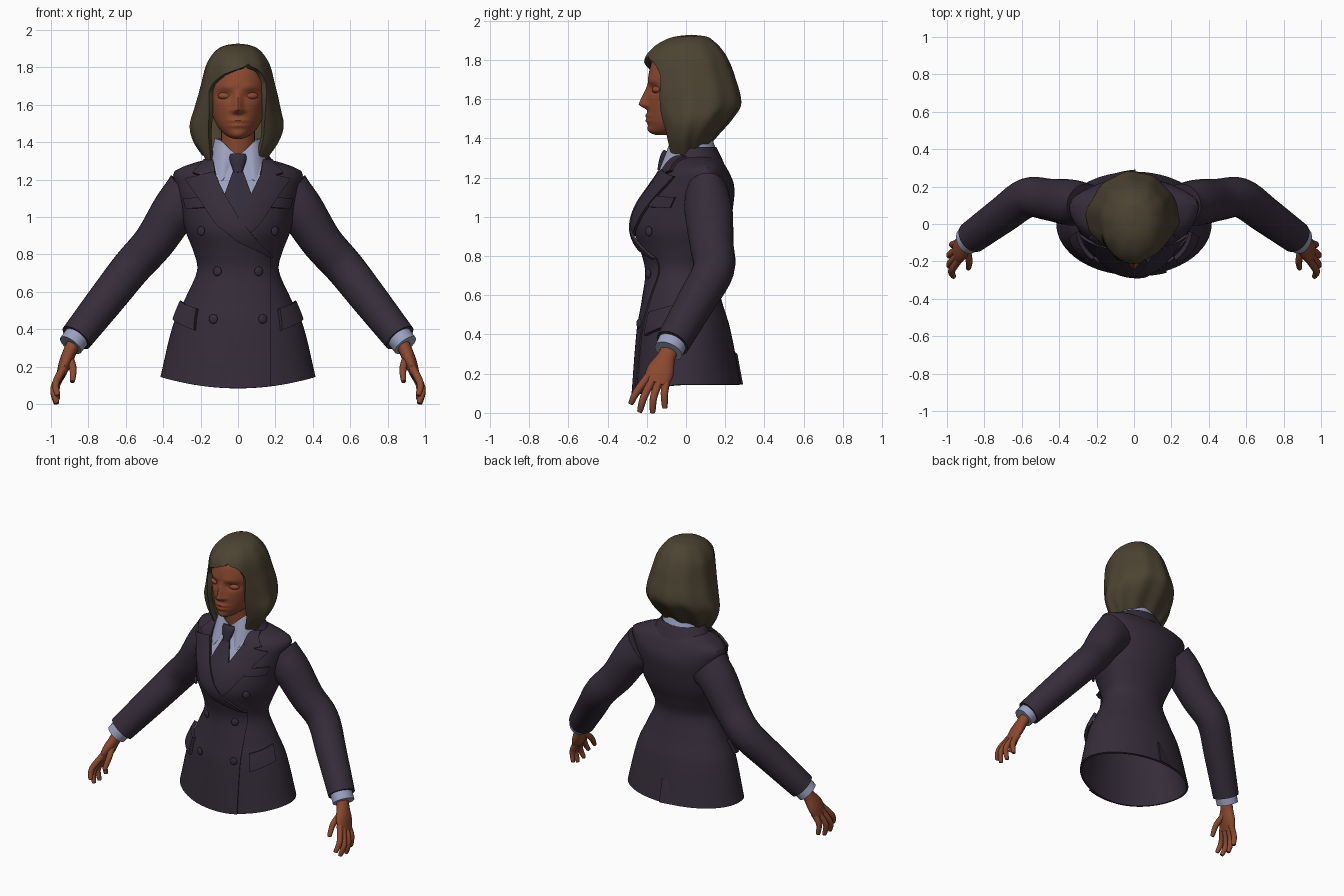
import bpy, bmesh, math
from mathutils import Vector
from math import sin, cos, pi, asin, exp

if "Cube" in bpy.data.objects:
    bpy.data.objects.remove(bpy.data.objects["Cube"])

def material(name, rgb):
    m = bpy.data.materials.new(name)
    m.diffuse_color = (*rgb, 1)
    m.use_nodes = True
    m.node_tree.nodes["Principled BSDF"].inputs["Base Color"].default_value = m.diffuse_color
    return m
JACKET = material("jacket_plum", (.036, .026, .042))
TIE = material("tie_dark", (.031, .025, .042))
SHIRT = material("shirt_pale_blue", (.33, .35, .51))
SKIN = material("skin_brown", (.26, .066, .029))
HAIR = material("hair_olive_brown", (.072, .056, .032))

def interp(tab, z):
    """Smooth (Hermite) lookup of a row table keyed by its first column."""
    z = min(max(z, tab[0][0]), tab[-1][0])
    i = max(k for k in range(len(tab) - 1) if tab[k][0] <= z)
    a, b = tab[i], tab[i + 1]
    p, n = tab[max(i - 1, 0)], tab[min(i + 2, len(tab) - 1)]
    h = b[0] - a[0]
    t = (z - a[0]) / h
    out = []
    for c in range(1, len(a)):
        m0 = (b[c] - p[c]) / (b[0] - p[0]) * h
        m1 = (n[c] - a[c]) / (n[0] - a[0]) * h
        out.append((2*t**3 - 3*t*t + 1)*a[c] + (t**3 - 2*t*t + t)*m0
                   + (3*t*t - 2*t**3)*b[c] + (t**3 - t*t)*m1)
    return out

def lin(pts, t):
    """Point at fraction t of a polyline, by index."""
    f = t * (len(pts) - 1)
    i = min(int(f), len(pts) - 2)
    return Vector(pts[i]).lerp(Vector(pts[i + 1]), f - i)

def grid(name, rows, mat, closed=False, caps=False, solid=0, offset=-1):
    bm = bmesh.new()
    vs = [[bm.verts.new(p) for p in r] for r in rows]
    n = len(rows[0])
    for i in range(len(rows) - 1):
        for j in range(n if closed else n - 1):
            k = (j + 1) % n
            bm.faces.new((vs[i][j], vs[i][k], vs[i + 1][k], vs[i + 1][j]))
    if caps:
        bm.faces.new(vs[0][::-1])
        bm.faces.new(vs[-1])
        bmesh.ops.recalc_face_normals(bm, faces=bm.faces)
    bmesh.ops.remove_doubles(bm, verts=bm.verts, dist=1e-5)
    me = bpy.data.meshes.new(name)
    bm.to_mesh(me)
    bm.free()
    me.materials.append(mat)
    ob = bpy.data.objects.new(name, me)
    bpy.context.collection.objects.link(ob)
    if solid:
        md = ob.modifiers.new("thickness", 'SOLIDIFY')
        md.thickness, md.offset = solid, offset
    return ob

def oval(a, w, yf, yb, yc):
    """Point of an oval ring; angle 0 is the front, +x follows."""
    return w * sin(a), yc - ((yc - yf) if cos(a) > 0 else (yb - yc)) * cos(a)

def tube(name, pts, radii, mat, sub=4, n=20):
    """Oval tube through points; radii are (along y, across)."""
    tab = [(i, *p, *r) for i, (p, r) in enumerate(zip(pts, radii))]
    m = (len(pts) - 1) * sub
    samp = [interp(tab, i / sub) for i in range(m + 1)]
    rows = []
    for i, s in enumerate(samp):
        c = Vector(s[:3])
        d = (Vector(samp[min(i + 1, m)][:3]) - Vector(samp[max(i - 1, 0)][:3])).normalized()
        u = Vector((0, 1, 0))
        u = (u - d * u.dot(d)).normalized()
        v = d.cross(u)
        rows.append([c + u * s[3] * cos(2*pi*k/n) + v * s[4] * sin(2*pi*k/n) for k in range(n)])
    return grid(name, rows, mat, True, True)

def ball(name, loc, scale, mat, turn=0):
    bpy.ops.mesh.primitive_uv_sphere_add(segments=20, ring_count=12, location=loc, rotation=(0, 0, turn))
    ob = bpy.context.object
    ob.name, ob.scale = name, scale
    ob.data.materials.append(mat)

# Jacket body: z, half width, front y, back y, side y
BODY = [(.145, .415, -.275, .28, 0), (.43, .345, -.25, .225, 0), (.58, .275, -.225, .18, 0),
        (.72, .218, -.208, .15, 0), (.82, .24, -.23, .175, .02), (.93, .282, -.262, .215, .04),
        (1.05, .305, -.235, .24, .06), (1.16, .33, -.17, .245, .08), (1.245, .34, -.115, .21, .1),
        (1.285, .25, -.095, .18, .09), (1.31, .16, -.075, .14, .06)]

def skin_point(a, z, off=0):
    x, y = oval(a, *interp(BODY, z))
    drop = .06 * max(0, cos(a))**2 * max(0, 1 - (z - .145) / .3)
    return Vector((x + off * sin(a), y - off * cos(a), z - drop))

def angle_at(x, z):
    return asin(max(-.98, min(.98, x / interp(BODY, z)[0])))

def patch(name, ea, eb, mat, off=(.01, .01), thick=.012, ang=False, nu=10, nv=24):
    """Plate hugging the jacket between two edge polylines of (x or angle, z)."""
    rows = []
    for i in range(nv + 1):
        pa, pb = lin(ea, i / nv), lin(eb, i / nv)
        row = []
        for j in range(nu + 1):
            t = j / nu
            x, z = pa.lerp(pb, t)
            row.append(skin_point(x if ang else angle_at(x, z), z, off[0] + (off[1] - off[0]) * t))
        rows.append(row)
    return grid(name, rows, mat, solid=thick, offset=0)

N = 72
zs = [.145 + (1.31 - .145) * i / 56 for i in range(57)]
grid("jacket_body", [[skin_point(2*pi*j/N, z) for j in range(N)] for z in zs], JACKET, True, solid=.014)

# Shirt front, tie, lapels and overlapping front panel
patch("shirt_front", [(-.13, 1.3), (-.115, 1.22), (-.01, .97)], [(.13, 1.3), (.115, 1.22), (.01, .97)], SHIRT, (.004, .004), .008)
patch("tie_blade", [(-.02, 1.26), (-.068, 1.12), (-.05, 1.04), (-.005, .96)],
      [(.02, 1.26), (.068, 1.12), (.05, 1.04), (.005, .96)], TIE, (.014, .014), .012)
patch("lapel_under", [(.12, 1.24), (.06, 1.11), (.0, .985), (.03, .92)],
      [(.27, 1.205), (.205, 1.11), (.11, .96), (.05, .90)], JACKET, (.018, .012), .014)
patch("lapel_over", [(-.27, 1.205), (-.205, 1.11), (-.11, .96), (.0, .87), (.16, .785)],
      [(-.12, 1.24), (-.06, 1.11), (.01, .985), (.09, .88), (.17, .79)], JACKET, (.016, .024), .014)
patch("front_panel", [(.06, .84), (-.1, .145)], [(.168, .79), (.17, .145)], JACKET, (-.006, .007), .008)
patch("back_vent", [(pi - .02, .145), (pi - .02, .30)], [(pi + .3, .145), (pi + .05, .31)], JACKET, (.007, -.006), .008, True)
# Tie knot, a tapered wedge under the collar
tube("tie_knot", [(0, -.098, 1.335), (0, -.108, 1.31), (0, -.122, 1.265), (0, -.135, 1.235)],
     [(.016, .042), (.022, .046), (.02, .032), (.012, .022)], TIE, 4, 16)
for s, side in ((-1, "right"), (1, "left")):
    patch(side + "_collar_leaf", [(s*.125, 1.305), (s*.115, 1.2)], [(s*.17, 1.303), (s*.232, 1.235)], JACKET, (.012, .012), .016)
    patch(side + "_breast_pocket", [(s*.175, 1.105), (s*.175, 1.05)], [(s*.285, 1.10), (s*.27, 1.045)], JACKET, (.006, .006), .012)
    patch(side + "_pocket_flap", [(s*.74, .51), (s*.68, .40)], [(s*1.4, .55), (s*1.3, .45)], JACKET, (.012, .016), .022, True)
    # Six front buttons
    for x, z in ((.19, .925), (.105, .71), (.128, .455)):
        a = angle_at(s * x, z)
        ball(side + "_button", skin_point(a, z, .012), (.025, .011, .025), JACKET, a)

# Jacket collar round the back of the neck
rows = []
for t in (0, .33, .67, 1):
    row = []
    for j in range(49):
        a = .75 + (2*pi - 1.5) * j / 48
        b = 1.272 + .083 * t - .035 * t * max(0, cos(a))
        row.append((( .205 - .055*t) * sin(a), .05 - .02*t - (.145 - .02*t) * cos(a), b))
    rows.append(row)
grid("jacket_collar", rows, JACKET, solid=.014)

# Shirt collar with two points
rows = []
for t in (0, .25, .5, .75, 1):
    row = []
    for j in range(81):
        a = .1 + (2*pi - .2) * j / 80
        d = min(a, 2*pi - a)
        top = Vector((.125*sin(a), .015 - .11*cos(a), 1.42 - .08*exp(-(d/.6)**2)))
        low = Vector((.15*sin(a), .03 - .14*cos(a), 1.30 - .105*exp(-((d - .62)/.28)**2)))
        if cos(a) > 0:
            low.y = min(low.y, skin_point(angle_at(low.x, low.z), low.z).y - .014)
        row.append(low.lerp(top, t))
    rows.append(row)
grid("shirt_collar", rows, SHIRT, solid=.01)

# Arms, cuffs and hands, mirrored
for s, side in ((-1, "right"), (1, "left")):
    m = lambda pts: [(-s * x, y, z) for x, y, z in pts]
    tube(side + "_sleeve", m([(-.255, .105, 1.115), (-.34, .115, 1.03), (-.45, .13, .865), (-.57, .14, .73),
         (-.70, .05, .565), (-.865, -.07, .355)]),
         [(.11, .15), (.123, .124), (.112, .11), (.106, .105), (.098, .099), (.087, .088)], JACKET, 5, 32)
    tube(side + "_shirt_cuff", m([(-.83, -.048, .40), (-.895, -.09, .315)]), [(.075, .072), (.075, .068)], SHIRT, 2, 28)
    tube(side + "_palm", m([(-.87, -.075, .34), (-.897, -.1, .285), (-.925, -.13, .215), (-.95, -.155, .15)]),
         [(.047, .038), (.047, .036), (.07, .034), (.064, .022)], SKIN, 4, 20)
    fingers = {"index": [(-.935, -.19, .19), (-.975, -.25, .11), (-.965, -.28, .05)],
               "middle": [(-.945, -.17, .17), (-.985, -.215, .08), (-.97, -.235, .01)],
               "ring": [(-.945, -.135, .165), (-.985, -.165, .08), (-.972, -.17, .006)],
               "little": [(-.935, -.10, .17), (-.97, -.11, .10), (-.965, -.108, .03)],
               "thumb": [(-.90, -.12, .25), (-.882, -.19, .19), (-.885, -.235, .125)]}
    for f, pts in fingers.items():
        pts.append(tuple(Vector(pts[2]) + (Vector(pts[2]) - Vector(pts[1])) * .08))
        tube(f"{side}_{f}_finger", m(pts), [(.021, .021), (.019, .019), (.014, .014), (.005, .005)], SKIN, 4, 12)
    for k in (0, 1):
        ball(side + "_cuff_button", (-s*(-.845 + .04*k), .035 + .026*k, .42 + .05*k), (.014, .014, .014), JACKET)

# Head: z, half width, front y, back y, side y
HEAD = [(1.418, .02, -.155, -.10, -.13), (1.428, .05, -.18, -.04, -.1), (1.46, .09, -.19, .03, -.06),
        (1.50, .118, -.195, .08, -.03), (1.56, .142, -.198, .13, 0), (1.65, .156, -.193, .17, 0),
        (1.74, .156, -.188, .17, 0), (1.82, .125, -.15, .14, 0), (1.88, .05, -.05, .08, .01)]
g = lambda u, s: exp(-(u / s)**2)

def face_relief(x, z):
    ax = abs(x)
    nose = .044 * max(0, min((1.685 - z) / .11, (z - 1.545) / .025, 1)) * g(x, .021 + .009*g(z - 1.565, .02))
    brow = .006 * g(z - 1.695, .02) * g(ax - .06, .05)
    socket = -.016 * g(ax - .07, .042) * g(z - 1.65, .026)
    lips = .012 * g(x, .05) * (g(z - 1.515, .011) + g(z - 1.489, .012))
    chin = .008 * g(x, .045) * g(z - 1.445, .022)
    return nose + brow + socket + lips + chin

rows = []
for i in range(76):
    z = 1.418 + (1.88 - 1.418) * i / 75
    ring = interp(HEAD, z)
    row = []
    for j in range(120):
        a = 2*pi*j/120
        x, y = oval(a, *ring)
        row.append((x, y - (face_relief(x, z) if cos(a) > 0 else 0), z))
    rows.append(row)
grid("head", rows, SKIN, True, True)
tube("neck", [(0, .03, 1.22), (0, .015, 1.36), (0, 0, 1.52)], [(.09, .09)] * 3, SKIN, 4, 32)
for s in (-1, 1):
    ball("eye", (s*.074, -.151, 1.648), (.036, .022, .019), SKIN, s*.3)

# Bob hair with a side-swept face opening
BOB = [(1.23, .18, -.085, .11, .02), (1.33, .23, -.11, .17, .02), (1.43, .25, -.14, .235, .03),
       (1.53, .232, -.18, .28, .04), (1.70, .195, -.212, .247, .03), (1.80, .172, -.212, .212, .02),
       (1.86, .142, -.17, .175, .01), (1.90, .105, -.11, .135, .02), (1.92, .06, -.05, .10, .03),
       (1.928, 0, .027, .027, .027)]
EDGE = [(1.22, -.13, .11), (1.40, -.15, .145), (1.66, -.158, .15), (1.71, -.135, .147),
        (1.765, -.07, .125), (1.79, 0, .10), (1.81, .055, .055), (1.94, .055, .055)]
rows = []
for i in range(45):
    t = i / 44
    z = 1.23 + .698 * sin(t * pi / 2)
    ring = interp(BOB, z)
    k = max(q for q in range(len(EDGE) - 1) if EDGE[q][0] <= z)
    e = Vector(EDGE[k]).lerp(Vector(EDGE[k + 1]), (z - EDGE[k][0]) / (EDGE[k + 1][0] - EDGE[k][0]))
    aL, aR = (asin(max(-.99, min(.99, q / max(ring[0], .003)))) for q in (e[1], e[2]))
    row = []
    for j in range(97):
        a = aR + (2*pi + aL - aR) * j / 96
        x, y = oval(a, *ring)
        f = 1 + .014 * sin(10 * a) * (1 - t**4)
        lift = (1 - t)**3 * (.13 * min(1, 1.2 * abs(sin(a / 2))) + .008 * sin(9 * a))
        row.append((x * f - .014 * max(0, 1 - (z - 1.23) / .4), y * f, z + lift))
    rows.append(row)
grid("hair_bob", rows, HAIR, solid=.03)

# Bake thickness and smooth, keeping edges sharp
bpy.ops.object.select_all(action='SELECT')
bpy.context.view_layer.objects.active = bpy.data.objects["head"]
bpy.ops.object.convert(target='MESH')
bpy.ops.object.shade_smooth_by_angle(angle=math.radians(40))
